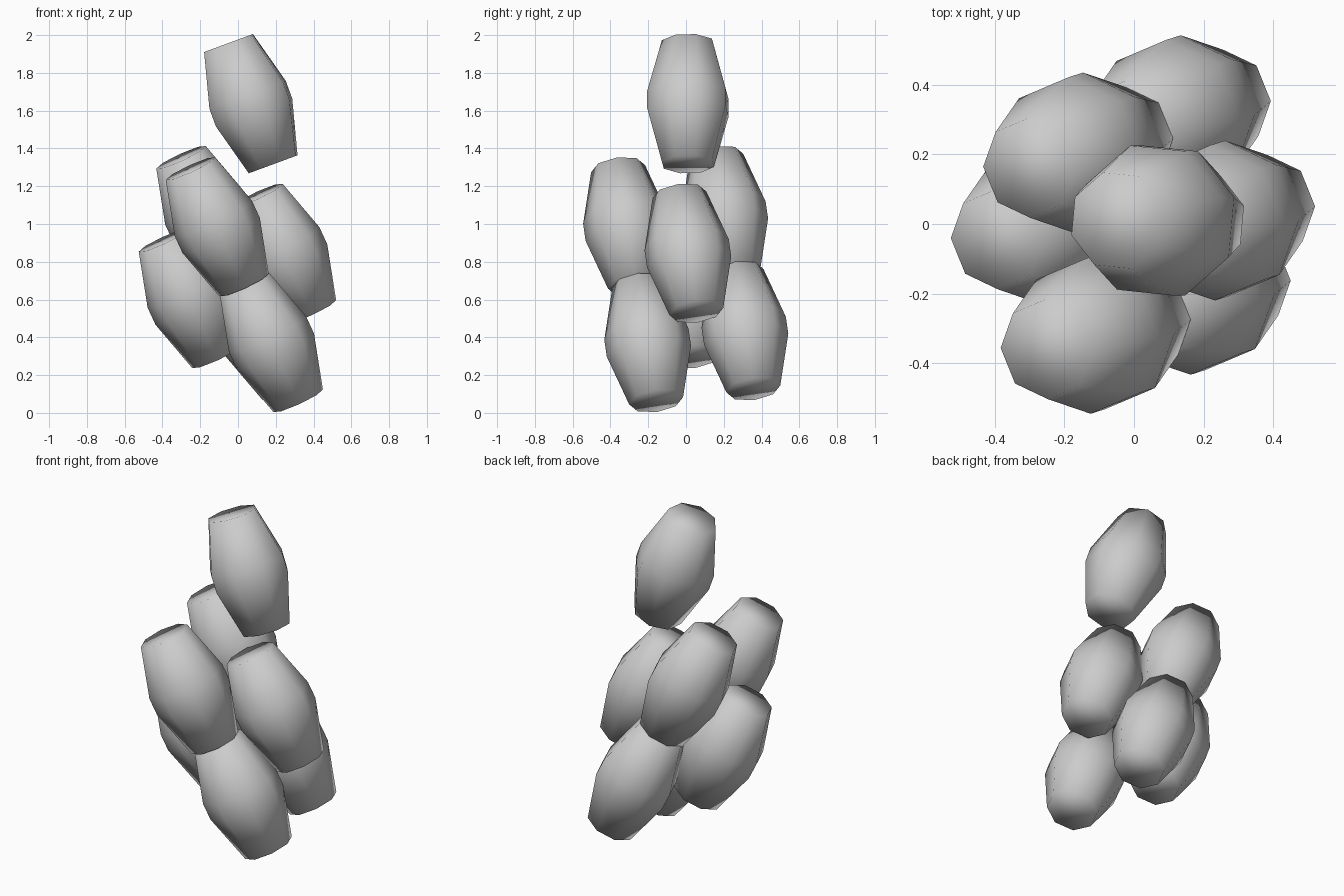
import bpy, bmesh
from math import cos, sin, pi, radians
from mathutils import Vector

if "Cube" in bpy.data.objects:
    bpy.data.objects.remove(bpy.data.objects["Cube"])

# Half-height position along the axis and ring radius of one eight-sided pod
PROFILE = [(-0.342, 0.144), (-0.05, 0.225), (0.05, 0.225), (0.342, 0.144)]
SIDES = 8


def pod(name, centre, axis, phase):
    """Low-poly barrel-shaped pod, smooth shaded, leaning along axis."""
    bm = bmesh.new()
    rings = []
    for h, r in PROFILE:
        rings.append([bm.verts.new((r * cos(phase + 2 * pi * i / SIDES),
                                    r * sin(phase + 2 * pi * i / SIDES), h))
                      for i in range(SIDES)])
    for a, b in zip(rings, rings[1:]):
        for i in range(SIDES):
            j = (i + 1) % SIDES
            bm.faces.new((a[i], a[j], b[j], b[i]))
    bm.faces.new(rings[0][::-1])
    bm.faces.new(rings[-1])
    for f in bm.faces:
        f.smooth = True
    mesh = bpy.data.meshes.new(name)
    bm.to_mesh(mesh)
    bm.free()
    ob = bpy.data.objects.new(name, mesh)
    ob.location = centre
    ob.rotation_mode = 'QUATERNION'
    ob.rotation_quaternion = Vector((0, 0, 1)).rotation_difference(Vector(axis))
    bpy.context.collection.objects.link(ob)


# Single pod at the tip
pod("tip_pod", (0.068, 0.01, 1.637), (-0.235, 0, 0.638), radians(17))

# Clustered pods, all leaning the same way
LEAN = (-0.285, -0.09, 0.62)
CLUSTER = {
    "upper_front_pod": (-0.11, -0.315, 0.985),
    "upper_back_pod": (-0.16, 0.205, 1.045),
    "middle_right_pod": (0.247, 0.01, 0.845),
    "middle_left_pod": (-0.253, 0.0, 0.605),
    "lower_front_pod": (0.177, -0.203, 0.372),
    "lower_back_pod": (0.12, 0.312, 0.435),
}
for name, centre in CLUSTER.items():
    pod(name, centre, LEAN, 0)
